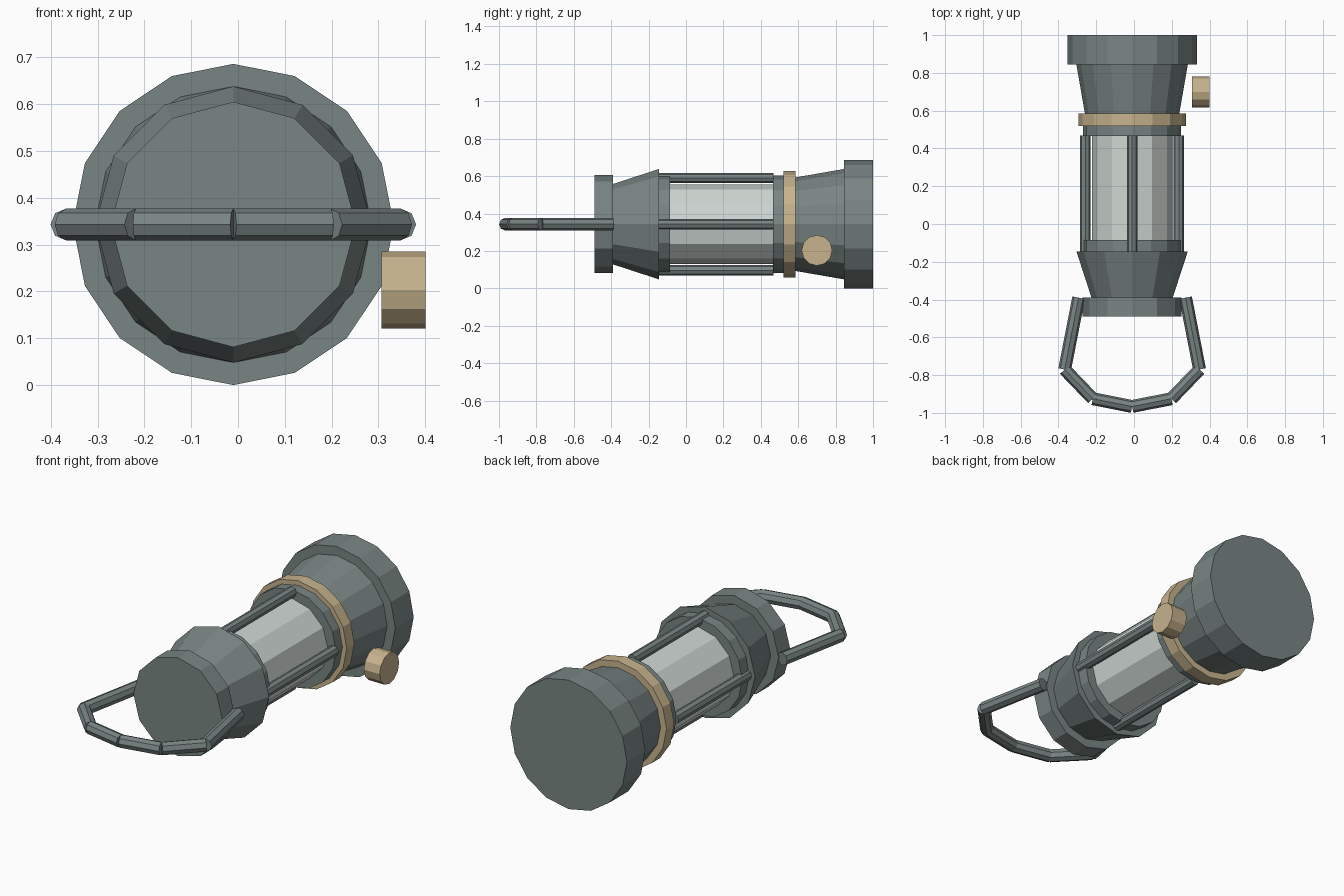
import bpy, bmesh
from mathutils import Vector, Matrix

if "Cube" in bpy.data.objects:
    bpy.data.objects.remove(bpy.data.objects["Cube"])

CX, CZ = -0.01, 0.343   # lantern axis runs along y


def material(name, rgb):
    m = bpy.data.materials.new(name)
    m.diffuse_color = (*rgb, 1)
    m.use_nodes = True
    m.node_tree.nodes["Principled BSDF"].inputs["Base Color"].default_value = m.diffuse_color
    return m


METAL = material("grey green metal", (0.19, 0.235, 0.228))
BRASS = material("brass", (0.57, 0.45, 0.27))
GLASS = material("pale glass", (0.62, 0.68, 0.65))


def tubes(name, segments, sides, mat):
    """One object made of flat-shaded tapered cylinders: (start, end, r1, r2)."""
    bm = bmesh.new()
    for a, b, r1, r2 in segments:
        a, b = Vector(a), Vector(b)
        d = b - a
        mtx = Matrix.Translation((a + b) / 2) @ d.to_track_quat('Z', 'Y').to_matrix().to_4x4()
        bmesh.ops.create_cone(bm, cap_ends=True, segments=sides, radius1=r1,
                              radius2=r2, depth=d.length, matrix=mtx)
    me = bpy.data.meshes.new(name)
    bm.to_mesh(me)
    bm.free()
    me.materials.append(mat)
    ob = bpy.data.objects.new(name, me)
    bpy.context.collection.objects.link(ob)
    return ob


# Body parts stacked along y: name, y start, y end, radii, sides, material
for name, y0, y1, r0, r1, n, mat in (
        ("top_cap", -0.49, -0.39, 0.262, 0.262, 12, METAL),
        ("top_cone", -0.39, -0.145, 0.215, 0.295, 12, METAL),
        ("top_collar", -0.145, -0.085, 0.26, 0.26, 16, METAL),
        ("glass", -0.085, 0.465, 0.213, 0.213, 12, GLASS),
        ("lower_collar", 0.465, 0.52, 0.26, 0.26, 16, METAL),
        ("brass_ring", 0.52, 0.585, 0.285, 0.285, 16, BRASS),
        ("base_cone", 0.585, 0.845, 0.25, 0.295, 16, METAL),
        ("base", 0.845, 1.0, 0.343, 0.343, 16, METAL)):
    tubes(name, [((CX, y0, CZ), (CX, y1, CZ), r0, r1)], n, mat)

# Four guard bars around the glass
R = 0.247
tubes("guard_bars", [((CX + dx, -0.145, CZ + dz), (CX + dx, 0.468, CZ + dz), 0.028, 0.028)
                     for dx, dz in ((R, 0), (-R, 0), (0, R), (0, -R))], 8, METAL)

# Carrying handle: straight rods, mirrored left and right
path = [(0.283, -0.39), (0.357, -0.77), (0.208, -0.925), (0.0, -0.966)]
rods = []
for s in (-1, 1):
    for (xa, ya), (xb, yb) in zip(path, path[1:]):
        rods.append(((CX + s * xa, ya, CZ), (CX + s * xb, yb, CZ), 0.034, 0.034))
tubes("handle", rods, 8, METAL)

# Wick knob on the right side
tubes("wick_knob", [((0.307, 0.70, 0.203), (0.40, 0.70, 0.203), 0.082, 0.082)], 12, BRASS)
